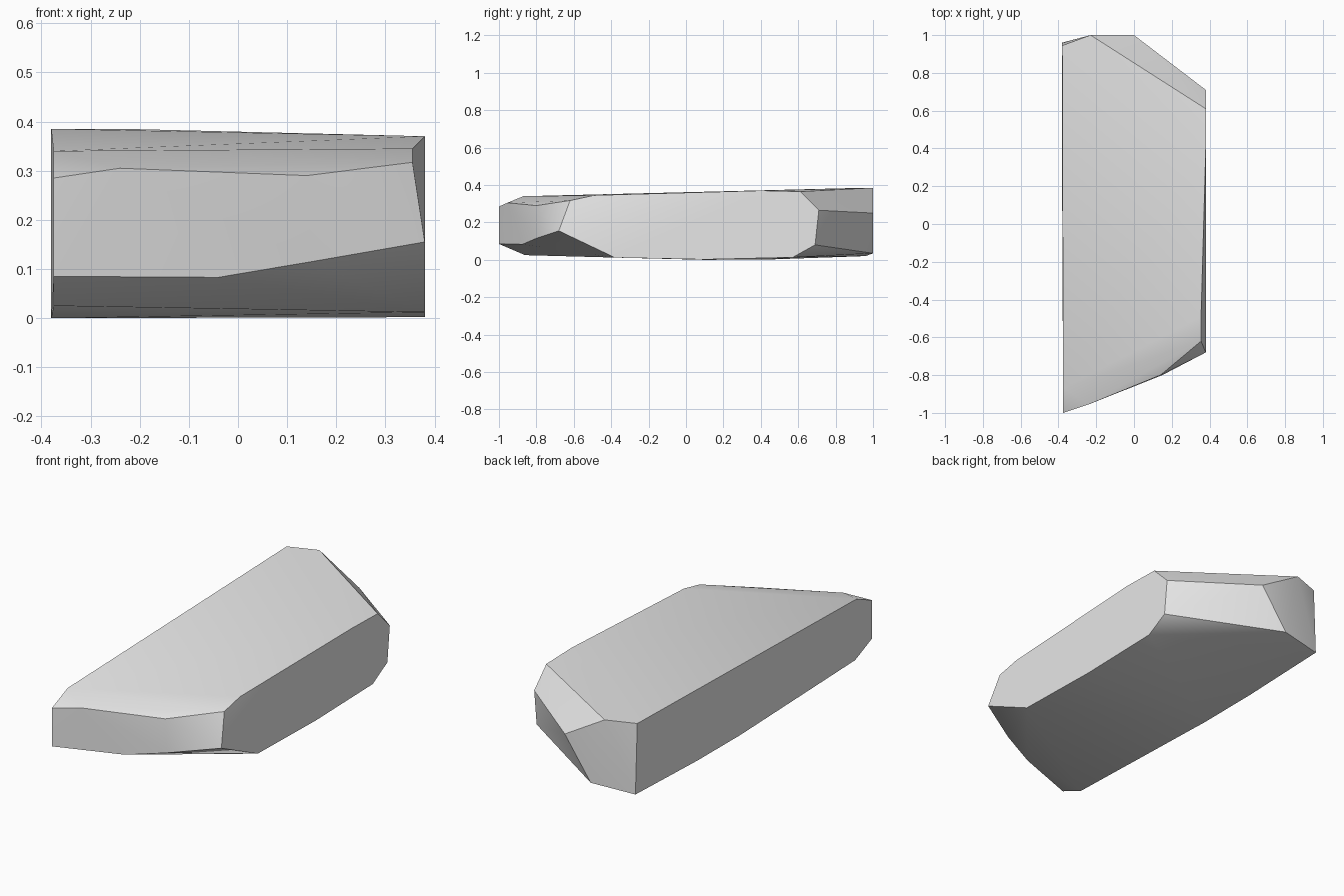
import bpy
import bmesh
from math import radians

default_cube = bpy.data.objects.get("Cube")
if default_cube:
    bpy.data.objects.remove(default_cube, do_unlink=True)


def make_material(name, colour):
    material = bpy.data.materials.new(name)
    material.use_nodes = True
    material.diffuse_color = colour
    for node in material.node_tree.nodes:
        if node.type == 'BSDF_PRINCIPLED':
            node.inputs["Base Color"].default_value = colour
            node.inputs["Roughness"].default_value = 0.8
    return material


def side_outline(x, outline):
    """Place a (y, z) outline on a plane of constant x."""
    return [(x, y, z) for y, z in outline]


def stone_from_corners(name, corners, material, smooth_angle):
    """Wrap the corners in a faceted solid and merge its coplanar facets."""
    bm = bmesh.new()
    for corner in corners:
        bm.verts.new(corner)
    hull = bmesh.ops.convex_hull(bm, input=bm.verts[:])
    inner = {v for v in hull["geom_interior"] + hull["geom_unused"]
             if isinstance(v, bmesh.types.BMVert)}
    bmesh.ops.delete(bm, geom=list(inner), context='VERTS')
    bmesh.ops.dissolve_limit(bm, angle_limit=radians(1.5),
                             verts=bm.verts[:], edges=bm.edges[:])
    bmesh.ops.recalc_face_normals(bm, faces=bm.faces[:])
    mesh = bpy.data.meshes.new(name)
    bm.to_mesh(mesh)
    bm.free()
    mesh.materials.append(material)
    stone = bpy.data.objects.new(name, mesh)
    bpy.context.collection.objects.link(stone)
    bpy.ops.object.select_all(action='DESELECT')
    stone.select_set(True)
    bpy.context.view_layer.objects.active = stone
    bpy.ops.object.shade_smooth_by_angle(angle=smooth_angle)
    return stone


half_width = 0.38

# Short side, with its chamfered back and pointed front
short_side = side_outline(half_width, [
    (-0.68, 0.155), (-0.38, 0.012), (0.1, 0.002), (0.57, 0.013),
    (0.69, 0.08), (0.71, 0.265), (0.61, 0.365), (0.4, 0.37)])

# Long side, nearly a plain slab
long_side = side_outline(-half_width, [
    (0.945, 0.385), (0.96, 0.02), (0.45, 0.002), (0.1, 0)])
long_side += side_outline(0.005 - half_width, [
    (-0.86, 0.025), (-1, 0.085), (-1, 0.285), (-0.87, 0.34), (-0.55, 0.012)])

# Blunt back end
back_end = [(-0.23, 1, 0.385), (0, 1, 0.25), (-0.15, 1, 0.035)]

# Slanted front end, upper lip then lower lip
front_end = [
    (0.355, -0.49, 0.345), (0.355, -0.62, 0.317),
    (0.14, -0.8, 0.29), (-0.24, -0.955, 0.305),
    (0.15, -0.8, 0.115), (-0.04, -0.875, 0.083)]

stone_grey = make_material("stone grey", (0.8, 0.8, 0.8, 1))
stone_from_corners("stone_block", short_side + long_side + back_end + front_end,
                   stone_grey, radians(30))
